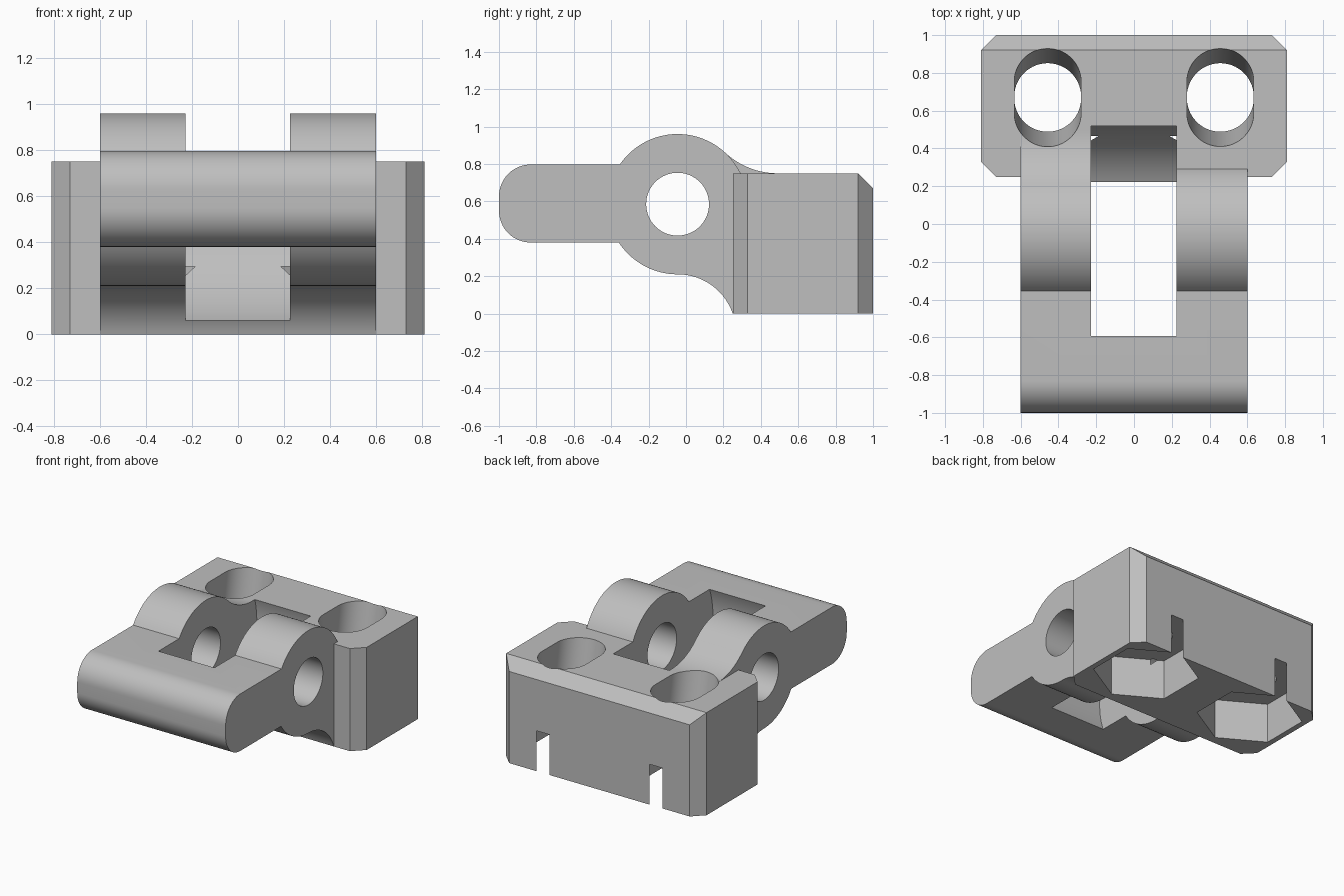
import bpy, bmesh, math
from math import sin, cos, pi, radians

cube = bpy.data.objects.get("Cube")
if cube:
    bpy.data.objects.remove(cube, do_unlink=True)

GREY = (0.52, 0.52, 0.52, 1)
mat = bpy.data.materials.new("plain grey")
mat.use_nodes = True
mat.diffuse_color = GREY
mat.node_tree.nodes["Principled BSDF"].inputs["Base Color"].default_value = GREY

# Hinge axis position, in y and z
HY, HZ = -0.045, 0.585


def finish(name, bm):
    bmesh.ops.recalc_face_normals(bm, faces=bm.faces)
    mesh = bpy.data.meshes.new(name)
    bm.to_mesh(mesh)
    bm.free()
    mesh.materials.append(mat)
    ob = bpy.data.objects.new(name, mesh)
    bpy.context.collection.objects.link(ob)
    return ob


def arc(cy, cz, r, start, end, n=24):
    """Arc points from start to end angle in degrees."""
    angles = [radians(start + (end - start) * i / n) for i in range(n + 1)]
    return [(cy + r * cos(a), cz + r * sin(a)) for a in angles]


def prism(name, profile, x0, x1):
    """Extrude a y-z profile along x."""
    bm = bmesh.new()
    face = bm.faces.new([bm.verts.new((x0, y, z)) for y, z in profile])
    new = bmesh.ops.extrude_face_region(bm, geom=[face])["geom"]
    bmesh.ops.translate(bm, vec=(x1 - x0, 0, 0),
                        verts=[v for v in new if isinstance(v, bmesh.types.BMVert)])
    return finish(name, bm)


def hull(name, points):
    """Convex solid around the points."""
    bm = bmesh.new()
    verts = [bm.verts.new(p) for p in points]
    bmesh.ops.convex_hull(bm, input=verts)
    bmesh.ops.dissolve_limit(bm, angle_limit=0.002, verts=bm.verts, edges=bm.edges)
    return finish(name, bm)


def combine(target, tool, operation):
    tool.hide_render = True
    mod = target.modifiers.new("combine", "BOOLEAN")
    mod.operation = operation
    mod.solver = "EXACT"
    mod.object = tool
    bpy.context.view_layer.objects.active = target
    bpy.ops.object.modifier_apply(modifier=mod.name)
    bpy.data.objects.remove(tool, do_unlink=True)


# Mounting block with chamfered corners and top rear edge
corners = []
for s in (-1, 1):
    for z in (0, 0.75):
        corners += [(s * 0.73, 0.25, z), (s * 0.81, 0.33, z), (s * 0.81, 0.92, z)]
    corners += [(s * 0.73, 1, 0), (s * 0.73, 1, 0.67), (s * 0.73, 0.92, 0.75)]
body = hull("hinge_bracket", corners)

# Arm: rounded nose, hinge barrel and hollow underside
TOP, BOTTOM, NOSE, BARREL = 0.797, 0.38, 0.17, 0.375
top_angle = 180 - math.degrees(math.asin((TOP - HZ) / BARREL))
low_angle = 180 + math.degrees(math.asin((HZ - BOTTOM) / BARREL))
RELIEF = 0.312
relief_end = math.degrees(math.asin((RELIEF - 0.21) / RELIEF))
profile = arc(HY, HZ, BARREL, 0, top_angle, 40)
profile += arc(NOSE - 1, TOP - NOSE, NOSE, 90, 180, 16)
profile += arc(NOSE - 1, BOTTOM + NOSE, NOSE, 180, 270, 16)
profile += arc(HY, HZ, BARREL, low_angle, 270)
profile += arc(HY, 0.21 - RELIEF, RELIEF, 90, relief_end)[1:]
profile += [(0.4, 0.1)]
combine(body, prism("arm", profile, -0.6, 0.6), "UNION")

# Concave fillet joining one barrel to the block top
fillet = arc(0.49, 1.16, 0.41, 227, 270)
fillet += [(0.45, 0.6), (0.1, 0.65)]
combine(body, prism("barrel_fillet", fillet, -0.6, -0.1), "UNION")

# Round slot between the barrels, and the pin hole
combine(body, prism("slot", arc(HY, HZ, 0.588, 0, 360, 96)[:-1], -0.228, 0.225), "DIFFERENCE")
combine(body, prism("pin_hole", arc(HY, HZ, 0.168, 0, 360, 64)[:-1], -1, 1), "DIFFERENCE")

# Nut pockets below, and bolt holes that widen into slots at the top
PY, R = 0.67, 0.177
for x in (-0.457, 0.457):
    pocket = []
    for i in range(6):
        a = pi / 2 + i * pi / 3
        pocket += [(x + 0.36 * cos(a), PY + 0.36 * sin(a), z) for z in (-0.2, 0.295)]
    combine(body, hull("nut_pocket", pocket), "DIFFERENCE")
    bolt = []
    for i in range(64):
        a = 2 * pi * (i + 0.5) / 64
        px, py = x + R * cos(a), PY + R * sin(a)
        shift = math.copysign(0.1, sin(a))
        bolt += [(px, py, 0.27), (px, py + shift, 0.85)]
    combine(body, hull("bolt_hole", bolt), "DIFFERENCE")

# Smooth curves with crisp edges
bpy.ops.object.select_all(action="DESELECT")
body.select_set(True)
bpy.context.view_layer.objects.active = body
bpy.ops.object.shade_smooth_by_angle(angle=radians(20))
